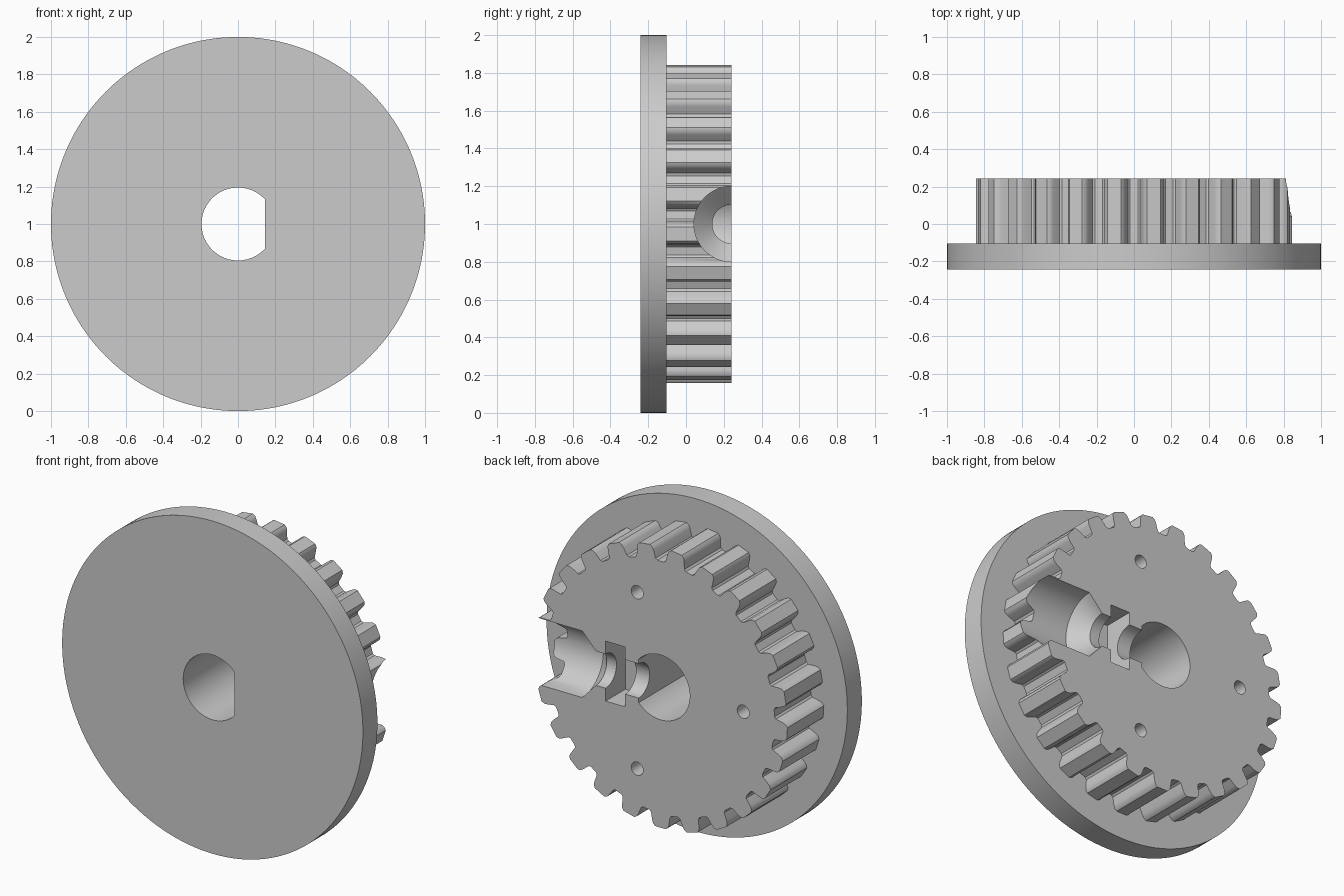
import bpy, bmesh, math
from mathutils import Matrix, Vector

TEETH = 25
FRONT, SEAM, BACK = -0.242, -0.104, 0.242
CENTRE = Vector((0, 0, 1))

if "Cube" in bpy.data.objects:
    bpy.data.objects.remove(bpy.data.objects["Cube"], do_unlink=True)

grey = bpy.data.materials.new("plain grey")
grey.use_nodes = True
colour = (0.6, 0.6, 0.6, 1)
grey.diffuse_color = colour
grey.node_tree.nodes["Principled BSDF"].inputs["Base Color"].default_value = colour


def make(name, bm):
    """Turn a bmesh built around the origin into an object around the axle."""
    bmesh.ops.recalc_face_normals(bm, faces=bm.faces)
    mesh = bpy.data.meshes.new(name)
    bm.to_mesh(mesh)
    bm.free()
    mesh.transform(Matrix.Translation(CENTRE))
    mesh.materials.append(grey)
    ob = bpy.data.objects.new(name, mesh)
    bpy.context.collection.objects.link(ob)
    return ob


def prism(name, outline, y0, y1):
    """Extrude an (x, z) outline along y."""
    bm = bmesh.new()
    face = bm.faces.new([bm.verts.new((x, y0, z)) for x, z in outline])
    new = bmesh.ops.extrude_face_region(bm, geom=[face])["geom"]
    verts = [v for v in new if isinstance(v, bmesh.types.BMVert)]
    bmesh.ops.translate(bm, verts=verts, vec=(0, y1 - y0, 0))
    return make(name, bm)


def arc(radius, steps, start=0.0, end=math.tau, cx=0.0, cz=0.0):
    return [(cx + radius * math.cos(start + (end - start) * i / steps),
             cz + radius * math.sin(start + (end - start) * i / steps))
            for i in range(steps)]


def gear_outline():
    """Rounded teeth with a gap at the top; half tooth as (half width, radius)."""
    half = [(0.074, 0.755), (0.063, 0.765), (0.056, 0.81), (0.05, 0.83), (0.036, 0.843)]
    tooth = half + [(-w, r) for w, r in reversed(half)]
    points = []
    for i in range(TEETH):
        a = math.pi / 2 - (i + 0.5) * math.tau / TEETH
        c, s = math.cos(a), math.sin(a)
        points += [(r * c - w * s, r * s + w * c) for w, r in tooth]
    return points


def cut(target, cutter):
    mod = target.modifiers.new("cut", "BOOLEAN")
    mod.operation, mod.solver, mod.object = "DIFFERENCE", "EXACT", cutter
    with bpy.context.temp_override(object=target, active_object=target):
        bpy.ops.object.modifier_apply(modifier=mod.name)


# Main parts
flange = prism("flange", arc(1, 160), FRONT, SEAM)
hub = prism("toothed_hub", gear_outline(), SEAM, BACK)

# D-shaped axle bore through both parts
flat = math.acos(0.145 / 0.195)
cutters = [prism("bore_cutter", arc(0.195, 64, flat, math.tau - flat)
                 + [(0.145, -0.195 * math.sin(flat))], -0.5, 0.5)]
cut(flange, cutters[0])
cut(hub, cutters[0])

# Three small blind holes
for x, z in [(-0.55, 0), (0.155, 0.53), (0.155, -0.53)]:
    cutters.append(prism("pin_hole_cutter", arc(0.04, 24, cx=x, cz=z), SEAM + 0.03, 0.5))

# Nut pocket
cutters.append(prism("nut_pocket_cutter",
                     [(0.235, -0.18), (0.365, -0.18), (0.365, 0.18), (0.235, 0.18)], 0.055, 0.5))

# Stepped radial screw channel, centred on the back face
bm = bmesh.new()
profile = [(0.1, 0), (0.1, 0.103), (0.43, 0.103), (0.52, 0.2), (0.95, 0.2), (0.95, 0)]
verts = [bm.verts.new((x, BACK + r, 0)) for x, r in profile]
edges = [bm.edges.new(pair) for pair in zip(verts, verts[1:])]
bmesh.ops.spin(bm, geom=verts + edges, cent=(0, BACK, 0), axis=(1, 0, 0),
               angle=math.tau, steps=64)
bmesh.ops.remove_doubles(bm, verts=bm.verts, dist=0.0001)
cutters.append(make("screw_channel_cutter", bm))

for cutter in cutters[1:]:
    cut(hub, cutter)
for cutter in cutters:
    bpy.data.objects.remove(cutter, do_unlink=True)

# Smooth round surfaces, sharp rims
for ob in (flange, hub):
    bpy.ops.object.select_all(action="DESELECT")
    ob.select_set(True)
    bpy.context.view_layer.objects.active = ob
    bpy.ops.object.shade_smooth_by_angle(angle=math.radians(32))
